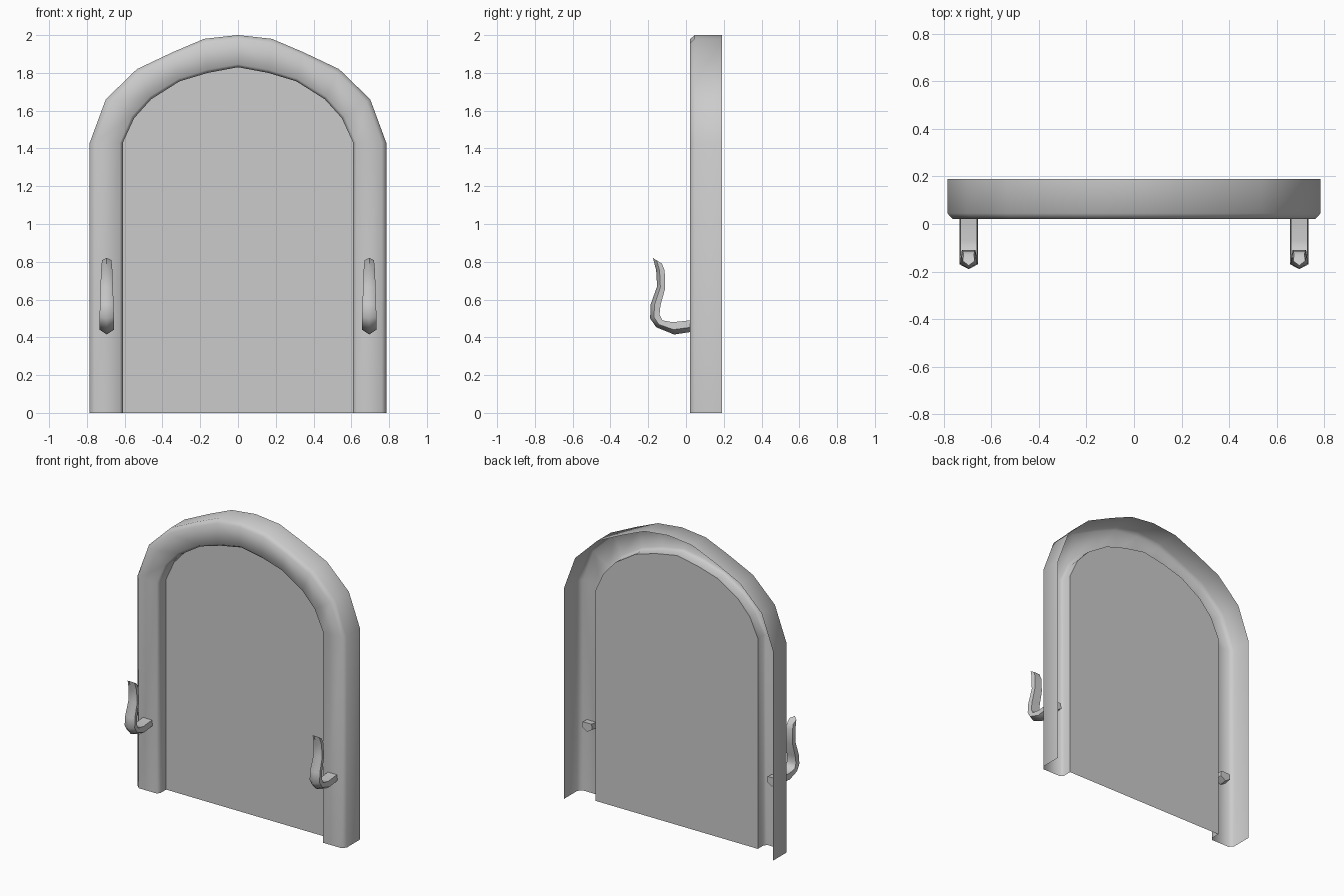
import bpy, bmesh
from mathutils import Vector

if "Cube" in bpy.data.objects:
    bpy.data.objects.remove(bpy.data.objects["Cube"])


def make_object(name, verts, faces, smooth_angle=None):
    mesh = bpy.data.meshes.new(name)
    mesh.from_pydata(verts, [], faces)
    obj = bpy.data.objects.new(name, mesh)
    bpy.context.collection.objects.link(obj)
    if smooth_angle:
        bpy.ops.object.select_all(action='DESELECT')
        obj.select_set(True)
        bpy.context.view_layer.objects.active = obj
        bpy.ops.object.shade_smooth_by_angle(angle=smooth_angle)
    return obj


def mirror_path(half):
    # half runs from the floor to the crown on +x
    return half + [(-x, z) for x, z in reversed(half[:-1])]


def bridge(rings, count, closed):
    # quads between successive rings of equal point count
    return [(r * count + i, r * count + (i + 1) % count,
             (r + 1) * count + (i + 1) % count, (r + 1) * count + i)
            for r in range(rings - 1)
            for i in range(count if closed else count - 1)]


# Arch outlines (x, z)
outer = mirror_path([(.785, 0), (.785, 1.43), (.70, 1.66), (.535, 1.82),
                     (.345, 1.91), (.18, 1.98), (0, 2)])
inner = mirror_path([(.61, 0), (.61, 1.43), (.55, 1.56), (.46, 1.66),
                     (.31, 1.755), (.16, 1.80), (0, 1.83)])
PANEL_Y = .10

# Door frame: open-backed chamfered shell; section = (outer-to-inner blend, y)
section = [(0, .19), (0, .045), (.14, .02), (.91, .02), (1, .04), (1, PANEL_Y)]
verts = []
for o, i in zip(outer, inner):
    for t, y in section:
        p = Vector(o).lerp(Vector(i), t)
        verts.append((p.x, y, p.y))
faces = [f[::-1] for f in bridge(len(outer), len(section), False)]
make_object("door_frame", verts, faces, 1.05)

# Door panel: flat sheet filling the arch
make_object("door_panel", [(x, PANEL_Y, z) for x, z in inner],
            [tuple(reversed(range(len(inner))))])

# Wall hooks: (inner y, inner z, outer y, outer z, half width)
hook_rings = [
    (.07, .495, .07, .435, .039),
    (-.07, .48, -.063, .415, .039),
    (-.125, .49, -.157, .453, .039),
    (-.14, .52, -.19, .50, .038),
    (-.135, .57, -.187, .575, .036),
    (-.11, .66, -.153, .67, .033),
    (-.113, .755, -.158, .755, .030),
    (-.127, .79, -.175, .82, .025),
]
# Pentagonal section: flat inside, ridge outside
pentagon = [(-.87, 0), (-1, .6), (0, 1), (1, .6), (.87, 0)]


def make_hook(name, cx):
    verts = []
    for iy, iz, oy, oz, w in hook_rings:
        for u, t in pentagon:
            verts.append((cx + u * w, iy + (oy - iy) * t, iz + (oz - iz) * t))
    n, r = len(pentagon), len(hook_rings)
    faces = bridge(r, n, True)
    faces += [tuple(range(n)), tuple(range(n * (r - 1), n * r))]
    obj = make_object(name, verts, faces, 1.05)
    bm = bmesh.new()
    bm.from_mesh(obj.data)
    bmesh.ops.recalc_face_normals(bm, faces=bm.faces)
    bm.to_mesh(obj.data)
    bm.free()


for side, cx in (("left", -.695), ("right", .695)):
    make_hook("hook_" + side, cx)

# Turn open sheets so their fronts face -y
for name in ("door_frame", "door_panel"):
    mesh = bpy.data.objects[name].data
    if sum(p.normal.y * p.area for p in mesh.polygons) > 0:
        mesh.flip_normals()
